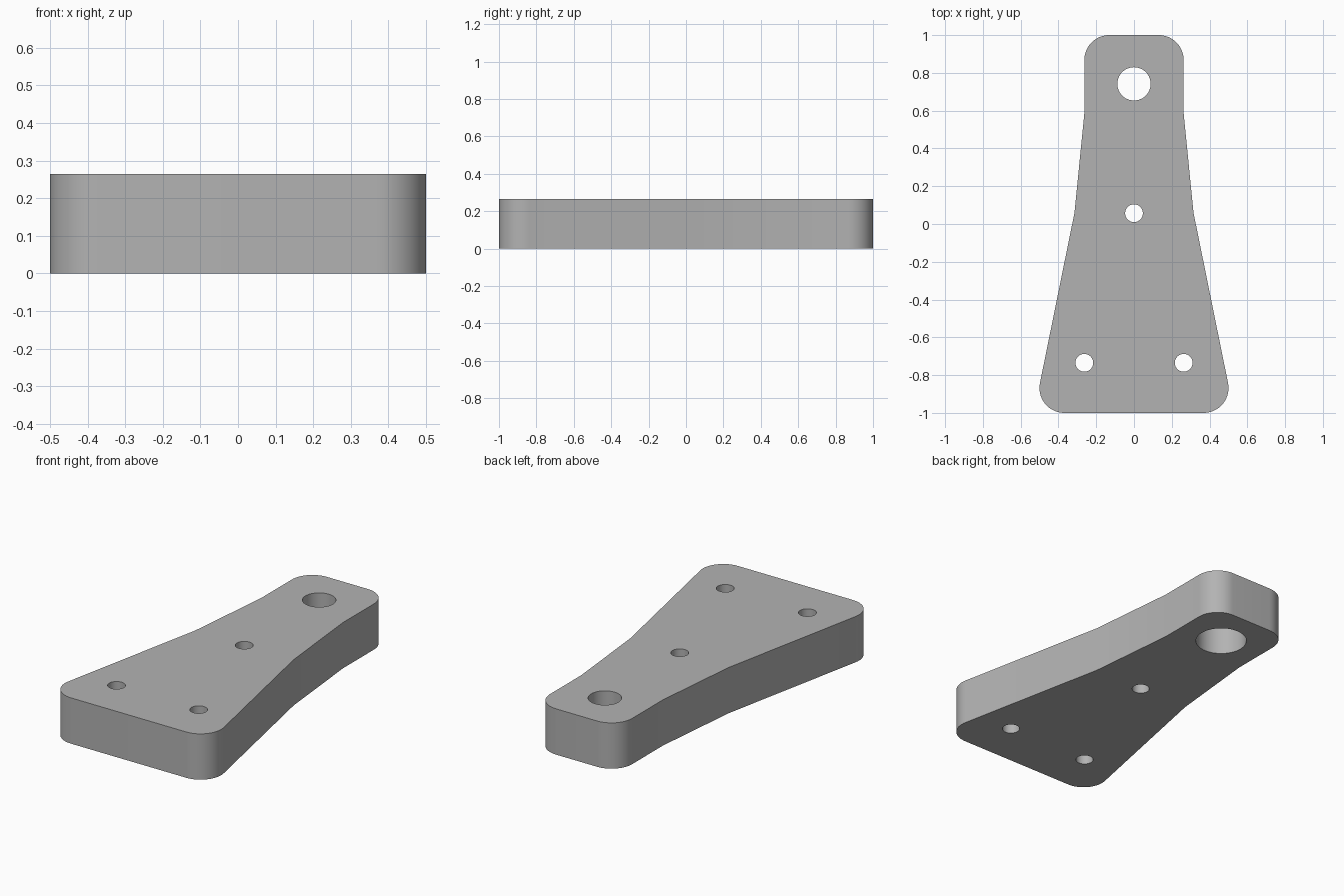
import bpy, bmesh, math
from mathutils import Vector

cube = bpy.data.objects.get("Cube")
if cube:
    bpy.data.objects.remove(cube, do_unlink=True)

THICK = 0.265
CORNER_R = 0.132

grey = bpy.data.materials.new("plain_grey")
grey.use_nodes = True
colour = (0.45, 0.45, 0.45, 1)
grey.diffuse_color = colour
grey.node_tree.nodes["Principled BSDF"].inputs["Base Color"].default_value = colour


def fillet(prev, corner, nxt, radius, steps=16):
    """Arc of points rounding one convex corner."""
    a, b = (prev - corner).normalized(), (nxt - corner).normalized()
    half = a.angle(b) / 2
    centre = corner + (a + b).normalized() * radius / math.sin(half)
    start = corner + a * radius / math.tan(half) - centre
    sweep = math.pi - 2 * half
    turn = math.copysign(sweep, a.y * b.x - a.x * b.y)
    points = []
    for i in range(steps + 1):
        t = turn * i / steps
        c, s = math.cos(t), math.sin(t)
        points.append(centre + Vector((start.x * c - start.y * s,
                                       start.x * s + start.y * c)))
    return points


# Right-hand half of the outline, from front to back, then mirrored
front, waist, neck, back = (Vector(p) for p in
                            ((0.53, -1), (0.315, 0.06), (0.263, 0.585), (0.263, 1)))
half = (fillet(Vector((0, -1)), front, waist, CORNER_R) + [waist, neck]
        + fillet(neck, back, Vector((0, 1)), CORNER_R))
outline = half + [Vector((-p.x, p.y)) for p in reversed(half)]

# Plate body
bm = bmesh.new()
base = bm.faces.new([bm.verts.new((p.x, p.y, 0)) for p in outline])
top = bmesh.ops.extrude_face_region(bm, geom=[base])["geom"]
bmesh.ops.translate(bm, vec=(0, 0, THICK),
                    verts=[v for v in top if isinstance(v, bmesh.types.BMVert)])
bmesh.ops.recalc_face_normals(bm, faces=bm.faces)
mesh = bpy.data.meshes.new("bracket_plate")
bm.to_mesh(mesh)
bm.free()
plate = bpy.data.objects.new("bracket_plate", mesh)
bpy.context.collection.objects.link(plate)
mesh.materials.append(grey)


def drill(x, y, radius, top_z):
    """Cut a round hole from below the plate up to top_z."""
    low = -0.1
    bpy.ops.mesh.primitive_cylinder_add(vertices=64, radius=radius, depth=top_z - low,
                                        location=(x, y, (top_z + low) / 2))
    cutter = bpy.context.object
    cutter.name = "hole_cutter"
    cutter.hide_render = True
    cutter.data.materials.append(grey)
    mod = plate.modifiers.new("hole", "BOOLEAN")
    mod.operation = "DIFFERENCE"
    mod.solver = "EXACT"
    mod.object = cutter
    bpy.ops.object.select_all(action="DESELECT")
    plate.select_set(True)
    bpy.context.view_layer.objects.active = plate
    bpy.ops.object.modifier_apply(modifier=mod.name)
    bpy.data.objects.remove(cutter, do_unlink=True)


# Three small through holes
for x, y in ((-0.263, -0.735), (0.263, -0.735), (0, 0.057)):
    drill(x, y, 0.047, THICK + 0.1)

# Large hole with a wider bore from the underside
drill(0, 0.742, 0.088, THICK + 0.1)
drill(0, 0.742, 0.138, 0.17)

bpy.ops.object.shade_smooth_by_angle(angle=math.radians(30))
